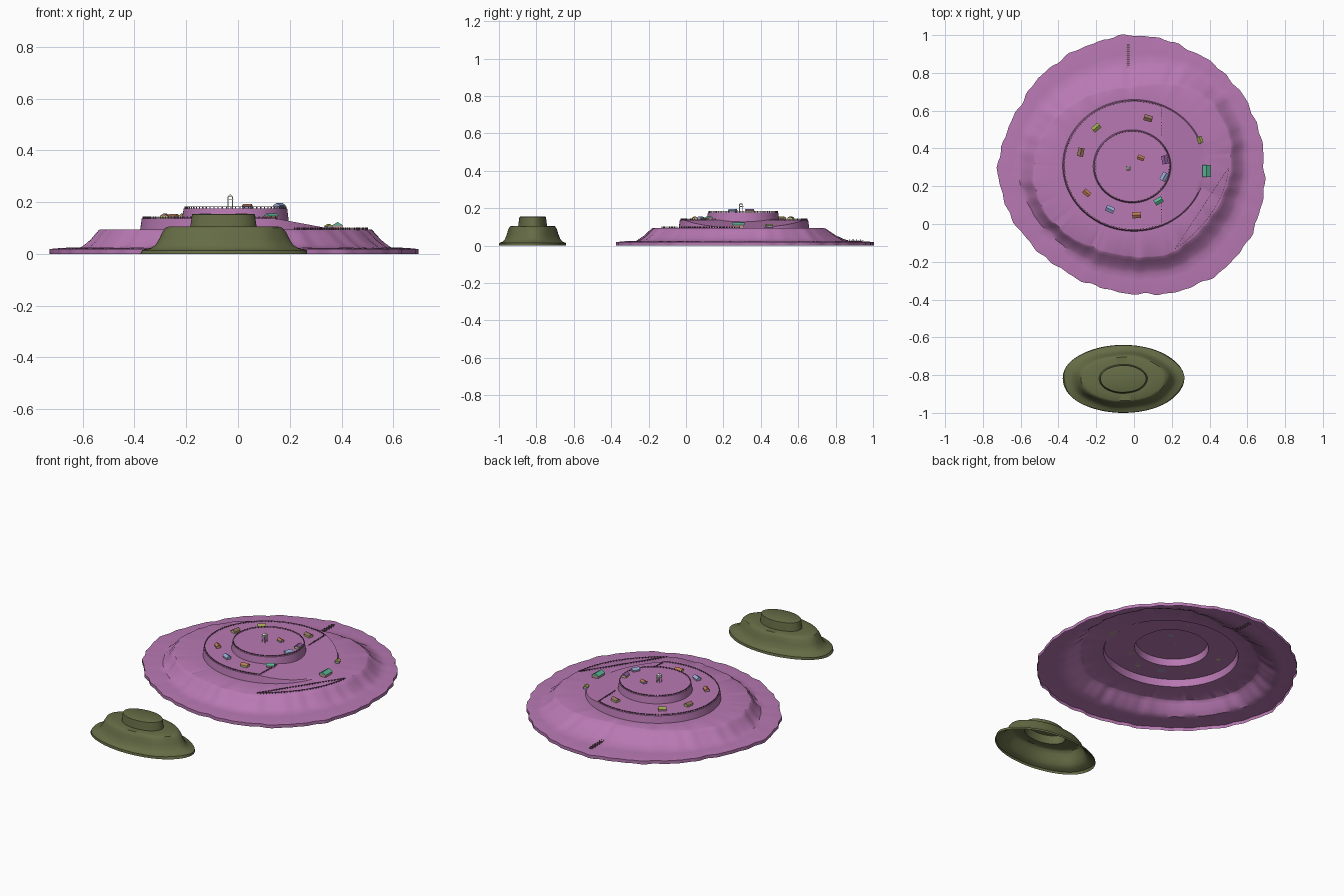
import bpy, bmesh, math, random
from mathutils import Matrix, Vector

if "Cube" in bpy.data.objects:
    bpy.data.objects.remove(bpy.data.objects["Cube"])

random.seed(4)
TAU = 2 * math.pi
N = 160


def mat(name, r, g, b):
    m = bpy.data.materials.new(name)
    m.diffuse_color = (r, g, b, 1)
    m.use_nodes = True
    m.node_tree.nodes["Principled BSDF"].inputs["Base Color"].default_value = m.diffuse_color
    return m


PINK = mat("pink_ground", 0.48, 0.19, 0.45)
GREEN = mat("olive_ground", 0.13, 0.15, 0.06)
DARK = mat("fence_wood", 0.16, 0.08, 0.13)
PALE = mat("pale_wood", 0.7, 0.68, 0.65)


def finish(name, bm, mats, smooth=False):
    bmesh.ops.recalc_face_normals(bm, faces=bm.faces)
    me = bpy.data.meshes.new(name)
    bm.to_mesh(me)
    bm.free()
    ob = bpy.data.objects.new(name, me)
    bpy.context.collection.objects.link(ob)
    for m in mats:
        me.materials.append(m)
    if smooth:
        bpy.ops.object.select_all(action='DESELECT')
        ob.select_set(True)
        bpy.context.view_layer.objects.active = ob
        bpy.ops.object.shade_smooth_by_angle(angle=math.radians(35))
    return ob


def loft(name, rings, material):
    """Open-bottomed shell through rings, capped on top."""
    bm = bmesh.new()
    loops = [[bm.verts.new(p) for p in ring] for ring in rings]
    for a, b in zip(loops, loops[1:]):
        for i in range(len(a)):
            j = (i + 1) % len(a)
            bm.faces.new((a[i], a[j], b[j], b[i]))
    bm.faces.new(loops[-1])
    return finish(name, bm, [material], True)


def radius(table, a):
    """Smooth periodic interpolation of evenly spaced radii."""
    n = len(table)
    t = (a % TAU) / TAU * n
    i, f = int(t), t - int(t)
    p0, p1, p2, p3 = (table[(i + k) % n] for k in (-1, 0, 1, 2))
    return p1 + 0.5 * f * (p2 - p0 + f * (2*p0 - 5*p1 + 4*p2 - p3 + f * (3*(p1 - p2) + p3 - p0)))


def ripple(a, s):
    return sum(math.sin(k * a + k * s) / 3 for k in (17, 29, 43))


# --- large terraced island ---
CX, CY = 0.0, 0.30
SHORE = [.69, .69, .69, .69, .70, .69, .69, .69, .72, .70, .67, .66, .67, .70, .72, .71]
FOOT = [.59, .61, .62, .60, .56, .56, .58, .60, .61, .59, .56, .56, .56, .58, .58, .58]
EDGE = [.51, .53, .52, .47, .42, .43, .46, .50, .53, .53, .50, .47, .47, .49, .48, .49]
Z1, Z2, Z3 = 0.094, 0.136, 0.176


def polar(table, a, z, wob=0.0, s=0.0):
    r = radius(table, a) + wob * ripple(a, s)
    return Vector((CX + r * math.cos(a), CY + r * math.sin(a), z))


def oval(cx, cy, rx, ry, a, z):
    return Vector((cx + rx * math.cos(a), cy + ry * math.sin(a), z))


def ramp(x):
    """Middle terrace is level, then falls away on the right."""
    return Z2 if x < 0.15 else max(Z1 + .001, Z2 - (x - 0.15) / 0.225 * (Z2 - Z1))


angles = [TAU * i / N for i in range(N)]
rings = [[polar(SHORE, a, 0, .009, 1) for a in angles],
         [polar(SHORE, a, .019, .009, 1) for a in angles]]
outer = [polar(SHORE, a, .021, .009, 1) for a in angles]
foot = [polar(FOOT, a, .025, .006, 2) for a in angles]
edge = [polar(EDGE, a, Z1, .003, 2) for a in angles]
for t in (.35, .7):
    rings.append([p.lerp(q, t) + Vector((0, 0, .0015 * ripple(a, 5 * t)))
                  for p, q, a in zip(outer, foot, angles)])
rings.append(foot)
for t, h in ((.25, .18), (.5, .42), (.75, .74), (.93, .96)):
    ring = []
    for p, q, a in zip(foot, edge, angles):
        v = p.lerp(q, t)
        v.z = .025 + (Z1 - .025) * h + .003 * ripple(a, 2)
        ring.append(v)
    rings.append(ring)
rings.append(edge)
mid = lambda a, z=Z2: oval(0, .31, .372, .343, a, z)
top = lambda a, z=Z3: oval(-.01, .305, .2, .188, a, z)
rings.append([oval(0, .31, .378, .349, a, Z1) for a in angles])
mids = [mid(a) for a in angles]
tops = [top(a) for a in angles]
for k in range(9):
    ring = []
    for p, q in zip(mids, tops):
        v = p.lerp(q + (q - Vector((-.01, .305, q.z))) * .03, k / 8)
        v.z = ramp(v.x)
        ring.append(v)
    rings.append(ring)
rings.append(tops)
loft("main_island", rings, PINK)

# --- small oval island ---
profile = [(.322, .18, 0), (.318, .178, .014), (.285, .158, .022), (.265, .147, .035),
           (.25, .137, .06), (.238, .130, .085), (.225, .122, .101), (.21, .115, .106),
           (.128, .077, .106), (.121, .071, .153), (.115, .067, .155)]
rings = []
for rx, ry, z in profile:
    w = .02 if .01 < z < .1 else .006
    rings.append([oval(-.057, -.82, rx * (1 + w * math.sin(5 * a + 1)),
                       ry * (1 + w * math.sin(6 * a)) if z > .014 else ry, a, z)
                  for a in angles[::2]])
loft("small_island", rings, GREEN)


def box(bm, centre, size, rot=0.0):
    m = Matrix.Translation(centre) @ Matrix.Rotation(rot, 4, 'Z') @ Matrix.Diagonal((*size, 1))
    bmesh.ops.create_cube(bm, size=1, matrix=m)


# --- fences: posts with a thin rail ---
def fence(name, pts, step=.016, h=.008):
    bm = bmesh.new()
    for p, q in zip(pts, pts[1:]):
        d = q - p
        n = max(1, round(d.length / step))
        rot = math.atan2(d.y, d.x)
        for k in range(n):
            box(bm, p.lerp(q, k / n) + Vector((0, 0, h / 2)), (.004, .003, h), rot)
        box(bm, (p + q) / 2 + Vector((0, 0, h * .7)), (d.length, .0015, .002), rot)
    finish(name, bm, [DARK])


def arc(f, a0, a1, n):
    return [f(math.radians(a0 + (a1 - a0) * i / n)) for i in range(n + 1)]


fence("top_fence", [p.lerp(Vector((-.01, .305, Z3)), .02) for p in arc(top, 0, 360, 72)])
mid_in = lambda a: oval(0, .31, .367, .338, a, Z2)
fence("middle_fence", arc(mid_in, 67, 293, 90))
fence("ramp_fence_back", [mid_in(math.radians(67)), Vector((.148, .455, Z2))])
fence("ramp_fence_front", [Vector((.148, .155, Z2)), mid_in(math.radians(293))])
lo = lambda a: polar([r - .008 for r in EDGE], a, Z1)
low = arc(lo, -63, 0, 32)
fence("lower_edge_fence", low)
fence("lower_chord_fence", [low[0], low[-1]])


# --- houses: box walls under a gable roof ---
def house(i, x, y, z, rot, size, wall, roof):
    bm = bmesh.new()
    l, w, h = .021 * size, .014 * size, .011 * size
    box(bm, (0, 0, h / 2), (2 * l, 2 * w, h))
    n = len(bm.faces)
    e, o = l * 1.08, w * 1.15
    v = [bm.verts.new(p) for p in ((-e, -o, h), (e, -o, h), (e, o, h), (-e, o, h),
                                   (-e, 0, h * 1.9), (e, 0, h * 1.9))]
    for f in ((0, 1, 5, 4), (2, 3, 4, 5), (1, 2, 5), (3, 0, 4), (3, 2, 1, 0)):
        bm.faces.new([v[k] for k in f])
    bm.faces.ensure_lookup_table()
    for f in bm.faces[n:]:
        f.material_index = 1
    bm.transform(Matrix.Translation((x, y, z)) @ Matrix.Rotation(math.radians(rot), 4, 'Z'))
    finish(f"house_{i}", bm, [wall, roof])


wall_mats = [mat(f"wall_{i}", *c) for i, c in enumerate(((.5, .3, .3), (.5, .55, .2), (.35, .35, .55)))]
roof_mats = [mat(f"roof_{i}", *c) for i, c in enumerate(
    ((.35, .38, .08), (.3, .17, .12), (.1, .45, .3), (.5, .2, .1), (.3, .4, .65), (.3, .12, .35)))]
homes = [(-.2, .51, Z2, 40, 1, 0), (.075, .56, Z2, -15, 1, 1), (.35, .445, .098, 110, .8, 0),
         (.385, .28, Z1, 90, 1.4, 2), (.163, .34, Z3, 100, 1, 5), (.16, .25, Z3, 60, 1, 4),
         (.13, .122, Z2, 30, 1, 2), (.013, .047, Z2, 5, 1, 3), (-.127, .078, Z2, -25, 1, 4),
         (-.25, .165, Z2, -40, .9, 3), (-.282, .38, Z2, 80, 1, 1), (.036, .35, Z3, -20, .8, 3)]
for i, (x, y, z, rot, s, c) in enumerate(homes):
    house(i + 1, x, y, z, rot, s, wall_mats[i % 3], roof_mats[c])

# --- lookout tower on the summit ---
bm = bmesh.new()
tx, ty = -.03, .295
for sx in (-1, 1):
    for sy in (-1, 1):
        box(bm, (tx + sx * .009, ty + sy * .009, Z3 + .022), (.003, .003, .044))
box(bm, (tx, ty, Z3 + .033), (.024, .024, .003))
bmesh.ops.create_cone(bm, cap_ends=True, segments=4, radius1=.018, radius2=.004, depth=.009,
                      matrix=Matrix.Translation((tx, ty, Z3 + .048)) @ Matrix.Rotation(TAU / 8, 4, 'Z'))
finish("lookout_tower", bm, [PALE])

# --- pier on the back beach ---
bm = bmesh.new()
for k in range(12):
    y = .83 + k * .0105
    box(bm, (-.03, y, .029), (.014, .008, .003))
    if k % 2 == 0:
        for sx in (-1, 1):
            box(bm, (-.03 + sx * .007, y, .024), (.003, .003, .024))
finish("pier", bm, [DARK])
